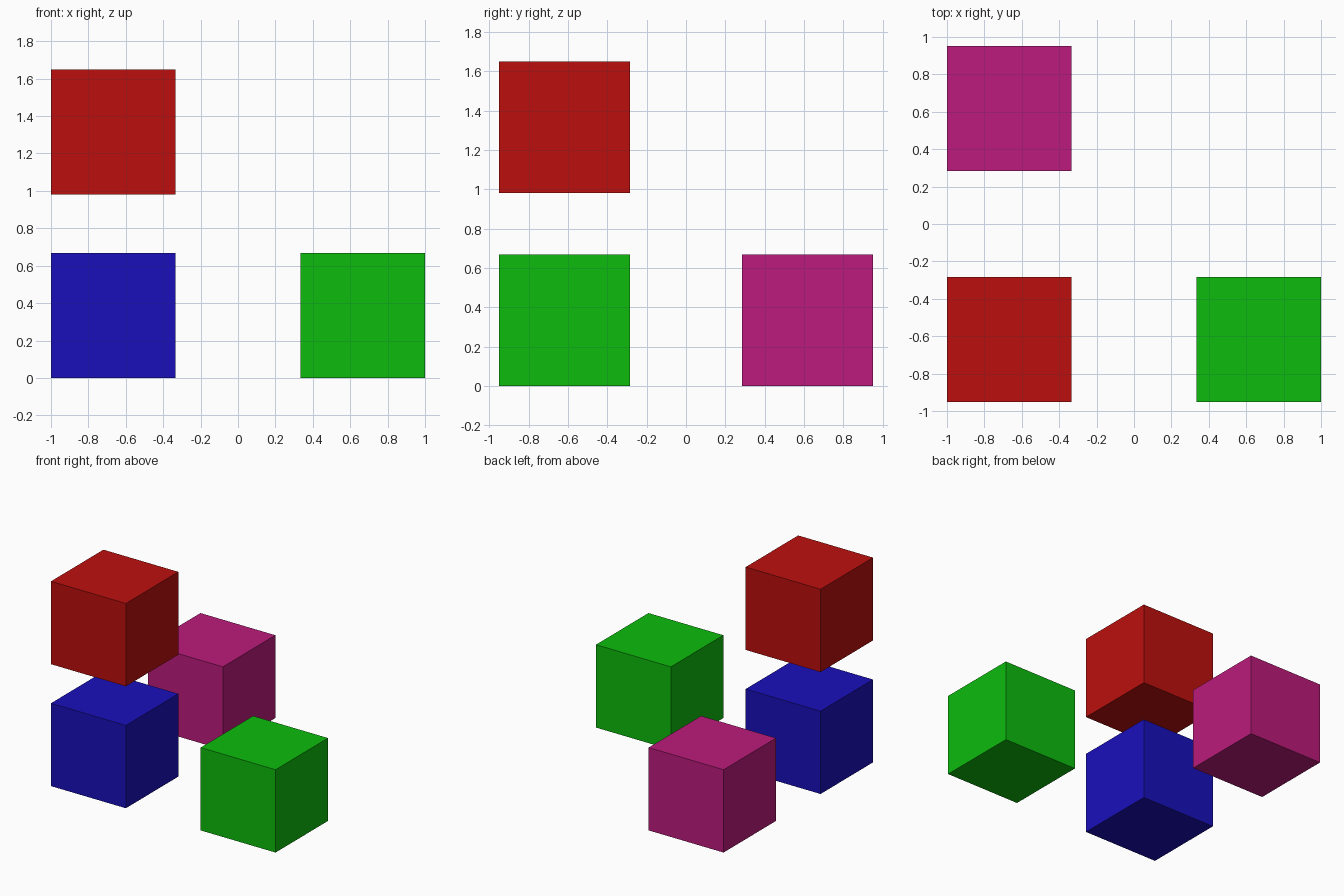
import bpy

if "Cube" in bpy.data.objects:
    bpy.data.objects.remove(bpy.data.objects["Cube"])

SIZE = 0.667
X, Y, H = 0.6667, 0.617, SIZE / 2


def cube(name, location, color):
    bpy.ops.mesh.primitive_cube_add(size=SIZE, location=location)
    ob = bpy.context.object
    ob.name = name
    mat = bpy.data.materials.new(name + "_paint")
    mat.diffuse_color = (*color, 1)
    mat.use_nodes = True
    mat.node_tree.nodes["Principled BSDF"].inputs["Base Color"].default_value = mat.diffuse_color
    ob.data.materials.append(mat)


# Three cubes on the ground around an L, one floating above the corner
cube("corner_cube", (-X, -Y, H), (0.01, 0.005, 0.5))
cube("right_cube", (X, -Y, H), (0.004, 0.5, 0.004))
cube("back_cube", (-X, Y, H), (0.5, 0.011, 0.2))
cube("upper_cube", (-X, -Y, 1.315), (0.5, 0.005, 0.004))
